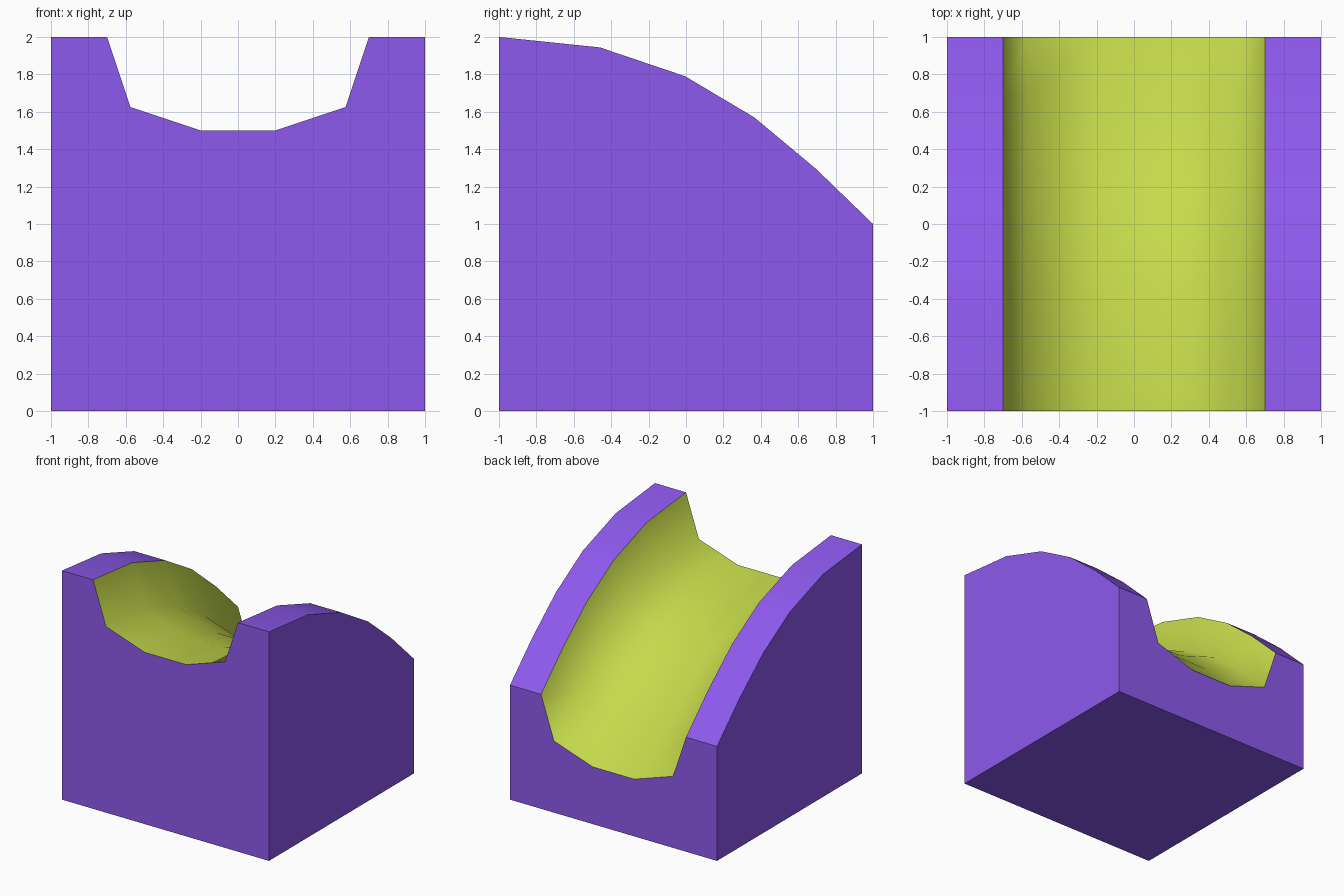
import bpy, bmesh

if "Cube" in bpy.data.objects:
    bpy.data.objects.remove(bpy.data.objects["Cube"])

# Slope seen from the side (y, z of the rim) and groove section (x, drop below rim)
slope = [(-1, 2), (-0.46, 1.944), (-0.005, 1.79), (0.365, 1.57), (0.695, 1.295), (1, 1)]
half = [(0.2, 0.5), (0.575, 0.375), (0.7, 0), (1, 0)]
section = [(-x, d) for x, d in reversed(half)] + half


def material(name, color):
    m = bpy.data.materials.new(name)
    m.diffuse_color = color
    m.use_nodes = True
    m.node_tree.nodes["Principled BSDF"].inputs["Base Color"].default_value = m.diffuse_color
    return m


bm = bmesh.new()
# Sweep the section down the slope, closing each ring at the ground
rings = []
for y, z in slope:
    ring = [bm.verts.new((x, y, z - d)) for x, d in section]
    ring += [bm.verts.new((1, y, 0)), bm.verts.new((-1, y, 0))]
    rings.append(ring)

n = len(rings[0])
last = len(section) - 1
for a, b in zip(rings, rings[1:]):
    for i in range(n):
        j = (i + 1) % n
        f = bm.faces.new((a[i], a[j], b[j], b[i]))
        f.smooth = i < last                          # rims and groove are smooth
        f.material_index = 1 if 0 < i < last - 1 else 0
# End walls
bm.faces.new(rings[0])
bm.faces.new(rings[-1][::-1])
bmesh.ops.recalc_face_normals(bm, faces=bm.faces)

# Crisp edges between groove and rims
for e in bm.edges:
    if len({f.material_index for f in e.link_faces}) > 1:
        e.smooth = False

mesh = bpy.data.meshes.new("slide_block")
bm.to_mesh(mesh)
bm.free()
mesh.materials.append(material("purple_block", (0.27, 0.10, 0.85, 1)))
mesh.materials.append(material("lime_groove", (0.56, 0.70, 0.07, 1)))
block = bpy.data.objects.new("slide_block", mesh)
bpy.context.collection.objects.link(block)
